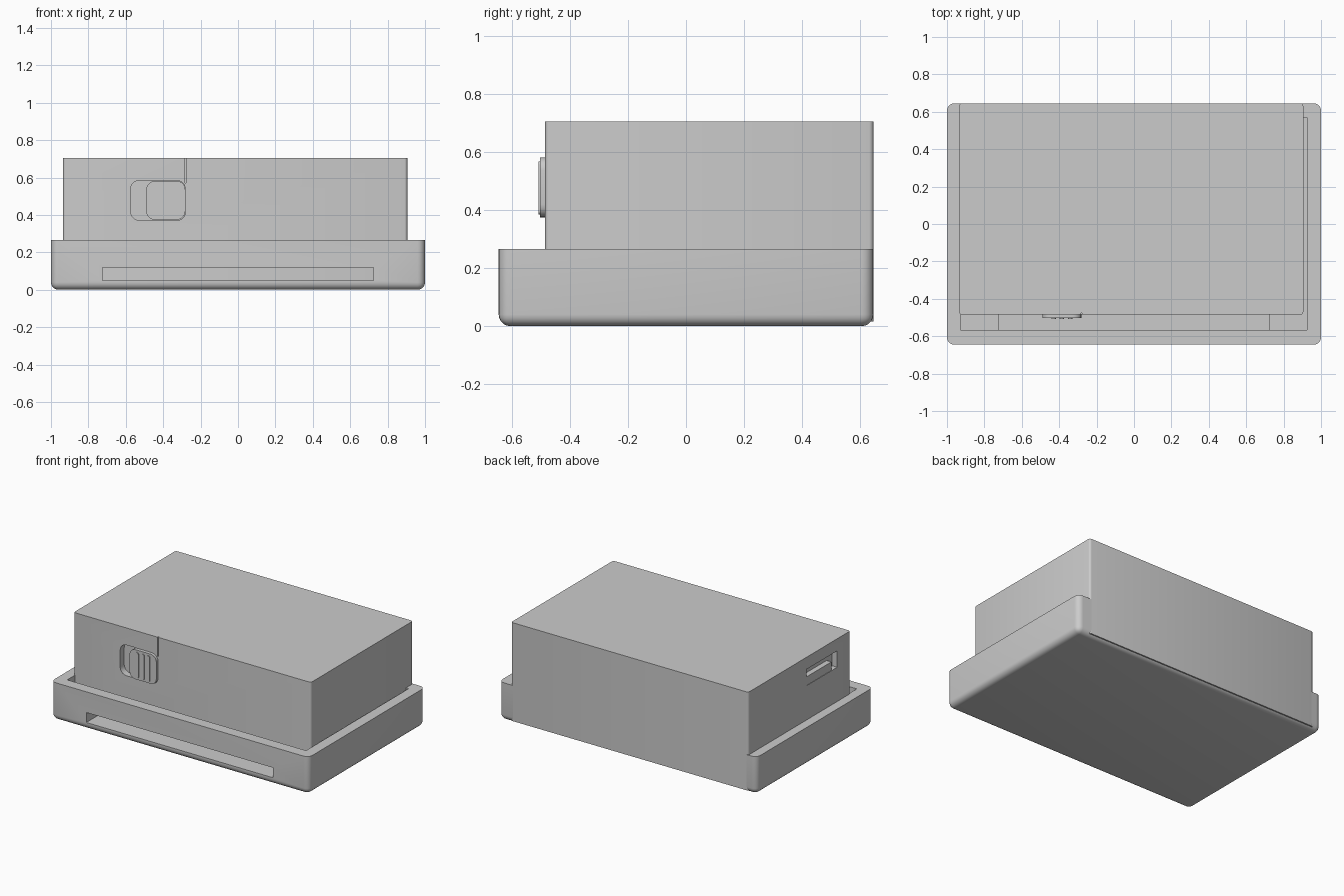
import bpy, bmesh
from mathutils import Vector

if "Cube" in bpy.data.objects:
    bpy.data.objects.remove(bpy.data.objects["Cube"])


def block(name, lo, hi, r=0, axis=2, bottom=False, seg=5):
    """Box between two corners; rounds edges along axis, optionally the bottom rim."""
    lo, hi = Vector(lo), Vector(hi)
    bm = bmesh.new()
    bmesh.ops.create_cube(bm, size=1)
    for v in bm.verts:
        v.co = Vector([(lo[i] + hi[i]) / 2 + v.co[i] * (hi[i] - lo[i]) for i in range(3)])
    if r:
        edges = []
        for e in bm.edges:
            a, b = e.verts[0].co, e.verts[1].co
            along = abs((b - a).normalized()[axis]) > 0.9
            low = bottom and max(a.z, b.z) < lo.z + 1e-5
            if along or low:
                edges.append(e)
        bmesh.ops.bevel(bm, geom=edges, offset=r, segments=seg, profile=0.5, affect='EDGES')
    mesh = bpy.data.meshes.new(name)
    bm.to_mesh(mesh)
    bm.free()
    ob = bpy.data.objects.new(name, mesh)
    bpy.context.collection.objects.link(ob)
    return ob


def activate(ob):
    bpy.ops.object.select_all(action='DESELECT')
    ob.select_set(True)
    bpy.context.view_layer.objects.active = ob


def cut(ob, *cutters):
    """Subtract each cutter and discard it."""
    activate(ob)
    for c in cutters:
        c.hide_render = True
        m = ob.modifiers.new("cut", 'BOOLEAN')
        m.operation, m.solver, m.object = 'DIFFERENCE', 'EXACT', c
        bpy.ops.object.modifier_apply(modifier=m.name)
        bpy.data.objects.remove(c)


# Tray with an inner pit and a long slot through the front wall
tray = block("tray", (-1, -0.645, 0), (1, 0.645, 0.265), 0.04, bottom=True)
cut(tray,
    block("pit", (-0.928, -0.567, 0.1), (0.925, 0.57, 0.4)),
    block("front_slot", (-0.725, -0.7, 0.05), (0.725, -0.47, 0.12)))

# Tall body, flush with the back of the tray
body = block("body", (-0.935, -0.485, 0.015), (0.905, 0.6452, 0.705), 0.015, seg=3)
cut(body,
    block("latch_recess", (-0.575, -0.55, 0.37), (-0.28, -0.44, 0.585), 0.05, axis=1),
    block("seam", (-0.283, -0.55, 0.57), (-0.279, -0.475, 0.8)),
    block("side_window", (-1, -0.34, 0.505), (-0.895, 0.0, 0.62)))

# Sliding latch with three grip ribs
latch = block("latch_slider", (-0.49, -0.502, 0.374), (-0.282, -0.43, 0.581), 0.045, axis=1)
ribs = [block("latch_rib", (x - 0.012, -0.508, 0.385), (x + 0.012, -0.495, 0.567), 0.011, axis=1)
        for x in (-0.43, -0.386, -0.342)]

# Bar inside the side window
bar = block("side_bar", (-0.932, -0.28, 0.505), (-0.88, 0.0, 0.565))

for ob in [tray, body, latch, bar] + ribs:
    activate(ob)
    bpy.ops.object.shade_smooth_by_angle(angle=0.6)
